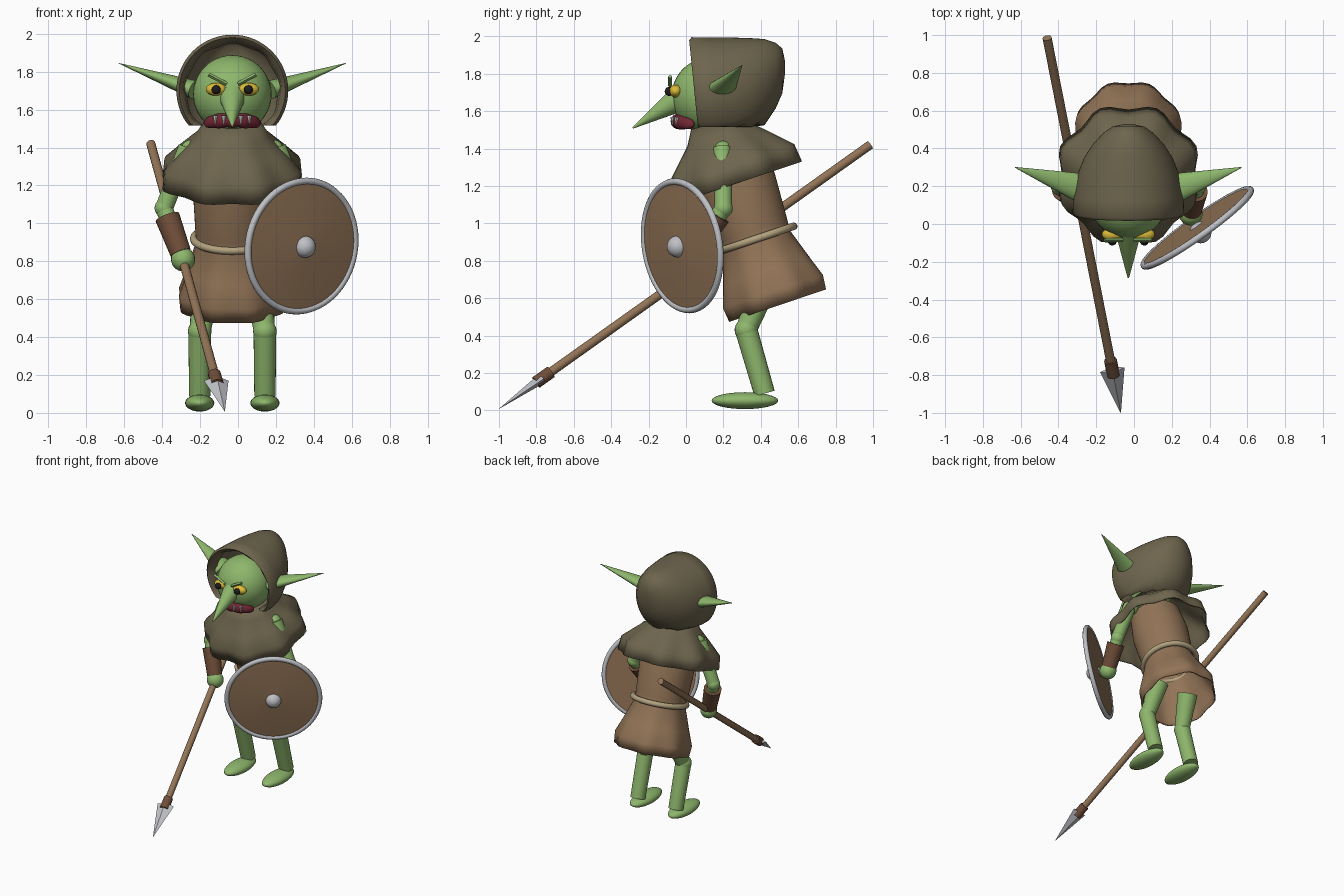
import bpy, bmesh, math
from mathutils import Vector, Matrix

if "Cube" in bpy.data.objects:
    bpy.data.objects.remove(bpy.data.objects["Cube"])

CX = -0.03  # the figure's own mirror plane


def material(name, rgb):
    m = bpy.data.materials.new(name)
    m.diffuse_color = (*rgb, 1)
    m.use_nodes = True
    m.node_tree.nodes["Principled BSDF"].inputs["Base Color"].default_value = m.diffuse_color
    return m


SKIN = material("green skin", (0.27, 0.47, 0.15))
LEATHER = material("tan leather", (0.29, 0.175, 0.095))
CLOTH = material("olive cloth", (0.155, 0.13, 0.075))
BRACER = material("dark brown leather", (0.16, 0.075, 0.04))
ROPE = material("pale rope", (0.45, 0.36, 0.21))
METAL = material("grey metal", (0.52, 0.53, 0.56))
LIP = material("dark red", (0.17, 0.02, 0.035))
YELLOW = material("yellow", (0.72, 0.5, 0.04))
BLACK = material("black", (0.012, 0.012, 0.012))
TOOTH = material("white", (0.75, 0.75, 0.7))


def finish(name, bm, mat, angle=40):
    bmesh.ops.recalc_face_normals(bm, faces=bm.faces)
    me = bpy.data.meshes.new(name)
    bm.to_mesh(me)
    bm.free()
    me.materials.append(mat)
    ob = bpy.data.objects.new(name, me)
    bpy.context.collection.objects.link(ob)
    bpy.ops.object.select_all(action='DESELECT')
    ob.select_set(True)
    bpy.context.view_layer.objects.active = ob
    bpy.ops.object.shade_smooth_by_angle(angle=math.radians(angle))
    return ob


def tube(name, a, b, r1, r2, mat, n=24, flat=1.0, angle=40):
    """Cone or cylinder from a to b; flat squashes it vertically."""
    a, b = Vector(a), Vector(b)
    d = b - a
    bm = bmesh.new()
    m = (Matrix.Translation((a + b) / 2) @ d.to_track_quat('Z', 'Y').to_matrix().to_4x4()
         @ Matrix.Diagonal((1, flat, 1, 1)))
    bmesh.ops.create_cone(bm, cap_ends=True, segments=n, radius1=r1, radius2=r2,
                          depth=d.length, matrix=m)
    return finish(name, bm, mat, angle)


def ball(name, c, r, mat, n=24):
    bm = bmesh.new()
    r = r if isinstance(r, tuple) else (r, r, r)
    bmesh.ops.create_uvsphere(bm, u_segments=n, v_segments=n * 2 // 3, radius=1,
                              matrix=Matrix.Translation(c) @ Matrix.Diagonal((*r, 1)))
    return finish(name, bm, mat, 60)


def skin_rings(bm, rings, close=True, keep=lambda q: True):
    """Bridge equal-length rings of points with quads."""
    rows = [[bm.verts.new(p) for p in ring] for ring in rings]
    n = len(rows[0])
    for lo, hi in zip(rows, rows[1:]):
        for i in range(n if close else n - 1):
            j = (i + 1) % n
            q = (lo[i], lo[j], hi[j], hi[i])
            if keep(q):
                bm.faces.new(q)
    return rows


def lathe(name, profile, mat, frame, n=48, caps=(), thick=0):
    """Profile rows are (height, radius, pleat depth)."""
    bm = bmesh.new()
    rings = []
    for s, r, p in profile:
        ring = []
        for i in range(n):
            t = 2 * math.pi * i / n
            rr = r * (1 - p * math.cos(8 * t))
            ring.append(frame @ Vector((rr * math.cos(t), rr * math.sin(t), s)))
        rings.append(ring)
    rows = skin_rings(bm, rings)
    for c in caps:
        bm.faces.new(rows[c])
    ob = finish(name, bm, mat, 45)
    if thick:
        mod = ob.modifiers.new("thickness", 'SOLIDIFY')
        mod.thickness = thick
        mod.offset = -1
    return ob


def torus(name, R, r, mat, frame, n=48, k=10):
    bm = bmesh.new()
    rings = []
    for i in range(n + 1):
        t = 2 * math.pi * i / n
        rings.append([frame @ Vector(((R + r * math.cos(u)) * math.cos(t),
                                      (R + r * math.cos(u)) * math.sin(t), r * math.sin(u)))
                      for u in (2 * math.pi * j / k for j in range(k))])
    skin_rings(bm, rings)
    bmesh.ops.remove_doubles(bm, verts=bm.verts, dist=1e-5)
    return finish(name, bm, mat, 60)


# Clothing: the trunk leans forward, so it is built in a tilted frame
body = Matrix.Translation((CX, 0.49, 0.56)) @ Matrix.Rotation(math.radians(18.5), 4, 'X')
lathe("tunic", [(0, .278, .035), (.08, .287, .03), (.2, .245, .015), (.36, .19, 0),
                (.42, .195, 0), (.68, .21, 0), (.86, .19, 0)], LEATHER, body, caps=(-1,), thick=.01)
lathe("cape", [(.69, .372, .05), (.79, .362, .05), (.88, .275, .03), (.96, .19, .01),
               (1.04, .14, 0)], CLOTH, body, thick=.01)
torus("belt", .203, .021, ROPE, body @ Matrix.Translation((0, .012, .375)))

# Hood: an arched shell with a wavy turned-in edge, open below
hood_rings = [(.13, 1.70, .245, .245), (.07, 1.70, .255, .255), (.045, 1.70, .28, .28),
              (.06, 1.70, .295, .295), (.15, 1.70, .292, .294), (.26, 1.705, .27, .288),
              (.35, 1.725, .235, .265), (.42, 1.755, .19, .23), (.48, 1.79, .135, .175),
              (.515, 1.815, .085, .12), (.53, 1.835, .02, .03)]
bm = bmesh.new()
rings = []
for k, (y, cz, rx, rz) in enumerate(hood_rings):
    ring = []
    for i in range(64):
        t = 2 * math.pi * i / 64
        wave = (1 + .02 * math.sin(9 * t)) if k < 2 else 1
        z = cz + rz * wave * math.sin(t)
        slant = -.1 * (z - 1.7) if k < 5 else 0
        ring.append((CX + rx * wave * math.cos(t), y + slant, max(z, 1.515)))
    rings.append(ring)
rows = skin_rings(bm, rings, keep=lambda q: any(v.co.z > 1.516 for v in q))
bm.faces.new(rows[-1])
bmesh.ops.delete(bm, geom=[v for v in bm.verts if not v.link_faces], context='VERTS')
finish("hood", bm, CLOTH, 60)

# Head and face
ball("head", (CX, .13, 1.68), .207, SKIN, 36)
tube("nose", (CX, -.03, 1.67), (CX, -.285, 1.51), .072, .004, SKIN)
bm = bmesh.new()
mouth_rings = []
for i in range(25):  # lips follow the curve of the face
    u = -1 + i / 12
    fat = .04 * max(1 - u ** 4, .002) ** .5 * (1 + .06 * math.cos(u * 14))
    x, y, z = CX + .152 * u, -.04 + .075 * u * u, 1.545 - .018 * u * u
    mouth_rings.append([(x, y + fat * math.cos(a), z + fat * math.sin(a))
                        for a in (2 * math.pi * j / 14 for j in range(14))])
rows = skin_rings(bm, mouth_rings)
bm.faces.new(rows[0])
bm.faces.new(rows[-1])
finish("lips", bm, LIP, 60)
for k, dx in enumerate((-.09, -.045, .045, .09)):
    y = -.076 + 3.2 * dx * dx
    tube(f"tooth_{k + 1}", (CX + dx, y, 1.568), (CX + dx, y - .004, 1.522), .014, .001, TOOTH, 8)

# Paired parts
for side, tag in ((-1, "right"), (1, "left")):
    def P(x, y, z):
        return (CX + side * x, y, z)

    ball(f"eye_{tag}", P(.085, -.055, 1.707), (.055, .035, .034), YELLOW)
    ball(f"pupil_{tag}", P(.085, -.09, 1.705), .024, BLACK, 16)
    tube(f"brow_{tag}", P(.03, -.085, 1.735), P(.125, -.085, 1.785), .011, .011, SKIN, 4)
    tube(f"ear_{tag}", P(.2, .175, 1.705), P(.6, .3, 1.845), .09, .002, SKIN, 24, .55)

    # Legs
    ball(f"foot_{tag}", P(.172, .315, .052), (.077, .178, .045), SKIN)
    tube(f"shin_{tag}", P(.172, .42, .09), P(.172, .322, .43), .056, .06, SKIN)
    ball(f"knee_{tag}", P(.172, .322, .43), .062, SKIN)
    tube(f"thigh_{tag}", P(.17, .318, .42), P(.14, .42, .68), .055, .075, SKIN)

    # Arms
    elbow = Vector(P(.36, .2, 1.08))
    hand = Vector((-.29, .12, .81)) if side < 0 else Vector((.30, .055, .87))
    ball(f"shoulder_{tag}", P(.22, .2, 1.39), .05, SKIN)
    tube(f"upper_arm_{tag}", P(.235, .195, 1.4), elbow, .05, .047, SKIN)
    ball(f"elbow_{tag}", elbow, .05, SKIN)
    tube(f"forearm_{tag}", elbow, hand, .046, .04, SKIN)
    tube(f"bracer_{tag}", elbow.lerp(hand, .18), elbow.lerp(hand, .88), .066, .056, BRACER)
    ball(f"hand_{tag}", hand, .063, SKIN)

# Spear
butt, tip = Vector((-.46, .985, 1.42)), Vector((-.07, -1.0, .008))
tube("spear_shaft", butt, butt.lerp(tip, .9), .024, .024, LEATHER, 16)
tube("spear_binding", butt.lerp(tip, .86), butt.lerp(tip, .9), .034, .034, BRACER, 16)
tube("spear_head", butt.lerp(tip, .885), tip, .066, .001, METAL, 4, .42, 20)

# Shield
n = Vector((.57, -.80, -.13)).normalized()
shield = Matrix.Translation((.335, -.02, .88)) @ n.to_track_quat('Z', 'Y').to_matrix().to_4x4()
lathe("shield_board", [(-.012, .345, 0), (.008, .345, 0), (.04, .02, 0)], LEATHER, shield,
      caps=(0, -1))
torus("shield_rim", .346, .018, METAL, shield, 64)
ball("shield_boss", shield @ Vector((0, 0, .03)), .058, METAL)
